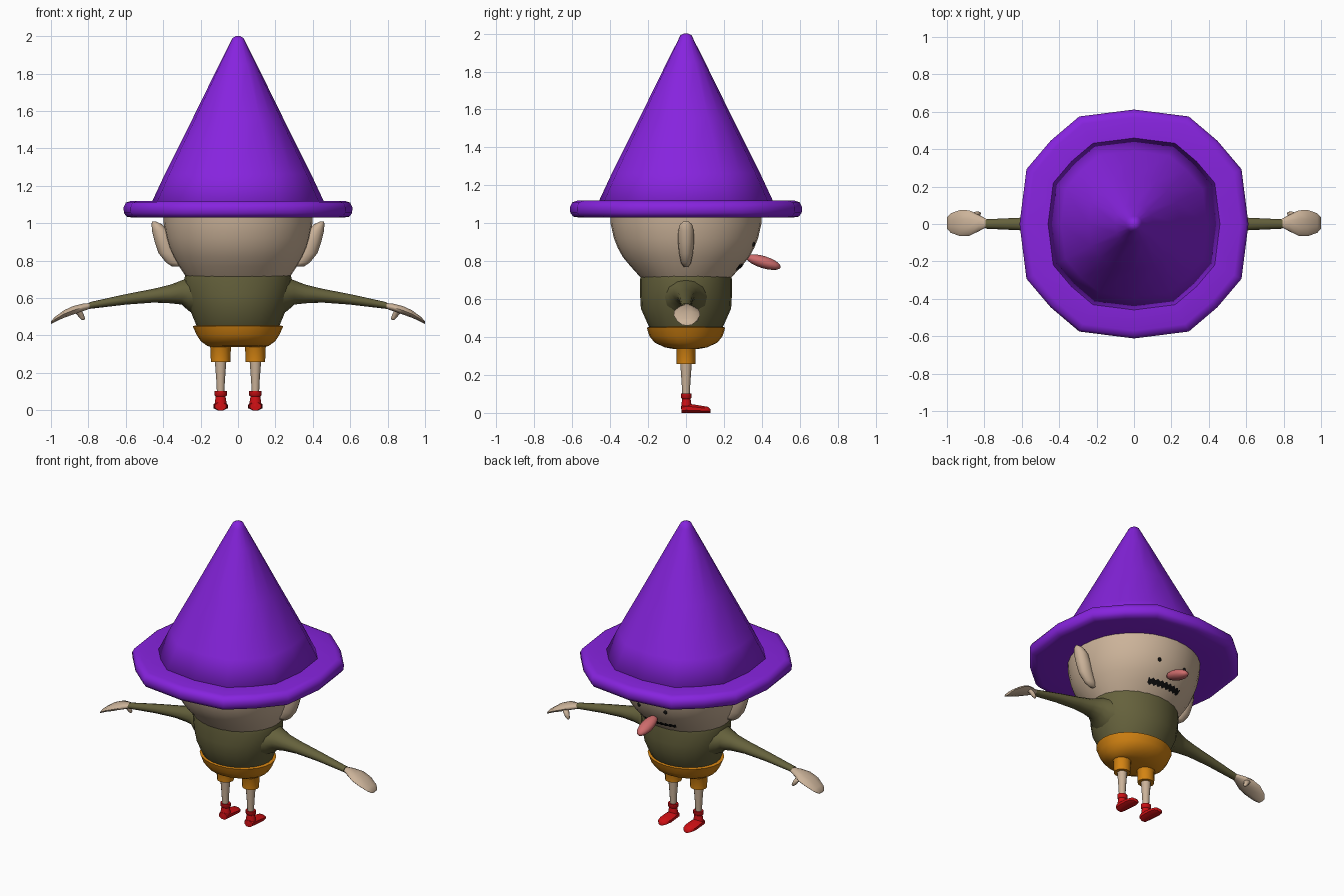
import bpy, bmesh, math
from mathutils import Vector, Matrix

if "Cube" in bpy.data.objects:
    bpy.data.objects.remove(bpy.data.objects["Cube"])


def material(name, r, g, b):
    m = bpy.data.materials.new(name)
    m.diffuse_color = (r, g, b, 1)
    m.use_nodes = True
    m.node_tree.nodes["Principled BSDF"].inputs["Base Color"].default_value = m.diffuse_color
    return m


PURPLE = material("purple", 0.24, 0.017, 0.73)
SKIN = material("skin", 0.60, 0.45, 0.32)
OLIVE = material("olive", 0.13, 0.12, 0.045)
ORANGE = material("orange", 0.66, 0.23, 0.006)
RED = material("red", 0.62, 0.005, 0.007)
PINK = material("pink", 0.62, 0.15, 0.15)
BLACK = material("black", 0.005, 0.005, 0.005)


def finish(name, bm, mat, angle):
    bmesh.ops.recalc_face_normals(bm, faces=bm.faces)
    me = bpy.data.meshes.new(name)
    bm.to_mesh(me)
    bm.free()
    me.materials.append(mat)
    me.polygons.foreach_set("use_smooth", [True] * len(me.polygons))
    me.set_sharp_from_angle(angle=math.radians(angle))
    ob = bpy.data.objects.new(name, me)
    bpy.context.collection.objects.link(ob)
    return ob


def loft(name, rings, mat, angle=50):
    """Skin a list of point rings and cap both ends."""
    bm = bmesh.new()
    loops = [[bm.verts.new(p) for p in ring] for ring in rings]
    n = len(loops[0])
    for a, b in zip(loops, loops[1:]):
        for i in range(n):
            j = (i + 1) % n
            bm.faces.new((a[i], a[j], b[j], b[i]))
    bm.faces.new(loops[0])
    bm.faces.new(loops[-1])
    return finish(name, bm, mat, angle)


def ring(centre, a, b, axis="z", n=16, turn=0.0):
    """Ellipse of points across the given axis."""
    out = []
    for i in range(n):
        t = 2 * math.pi * (i + turn) / n
        u, v = a * math.cos(t), b * math.sin(t)
        off = {"z": (u, v, 0), "x": (0, u, v), "y": (u, 0, v)}[axis]
        out.append(Vector(centre) + Vector(off))
    return out


def ellipsoid(name, centre, radii, mat, tilt=0.0, segs=16):
    bm = bmesh.new()
    bmesh.ops.create_uvsphere(bm, u_segments=segs, v_segments=segs // 2 + 2, radius=1)
    bm.transform(Matrix.Translation(centre) @ Matrix.Rotation(tilt, 4, "X")
                 @ Matrix.Diagonal((*radii, 1)))
    return finish(name, bm, mat, 60)


# Hat outline: a slightly squared round with unevenly spaced corners
CORNERS = [(q * 90 + a, r) for q in range(4)
           for a, r in ((0, 0.61), (27, 0.643), (45, 0.628), (63, 0.643))]


def hat_ring(r, z):
    k = r / 0.61
    return [(k * s * math.cos(math.radians(a)), k * s * math.sin(math.radians(a)), z)
            for a, s in CORNERS]


loft("hat_brim", [hat_ring(r, z) for r, z in (
    (0.36, 1.04), (0.56, 1.03), (0.595, 1.035), (0.61, 1.055), (0.612, 1.085),
    (0.60, 1.11), (0.57, 1.12), (0.42, 1.115))], PURPLE, 60)
loft("hat_cone", [hat_ring(r, z) for r, z in (
    (0.40, 1.06), (0.46, 1.115), (0.39, 1.265), (0.245, 1.555), (0.10, 1.85),
    (0.042, 1.965), (0.03, 1.99), (0.012, 2.0))], PURPLE, 180)

# Head: (z, half width, half depth)
HEAD = [(0.70, 0.265, 0.225), (0.72, 0.282, 0.245), (0.77, 0.315, 0.29),
        (0.82, 0.345, 0.332), (0.87, 0.368, 0.36), (0.92, 0.383, 0.38),
        (1.0, 0.398, 0.398), (1.07, 0.40, 0.40)]
loft("head", [ring((0, 0, z), a, b, n=32) for z, a, b in HEAD], SKIN)


def on_head(deg, z, lift):
    """Point on the head surface at an angle and height, pushed outward."""
    for (z0, a0, b0), (z1, a1, b1) in zip(HEAD, HEAD[1:]):
        if z0 <= z <= z1:
            f = (z - z0) / (z1 - z0)
            t = math.radians(deg)
            return Vector(((a0 + (a1 - a0) * f + lift) * math.cos(t),
                           (b0 + (b1 - b0) * f + lift) * math.sin(t), z))


# Wavy mouth strip hugging the face
bm = bmesh.new()
cols = []
for i in range(17):
    deg = 68 + 44 * i / 16
    w = 0.005 * (-1) ** i
    cols.append([bm.verts.new(on_head(deg, z, 0.004))
                 for z in (0.757 + w, 0.772, 0.785 + w)])
for a, b in zip(cols, cols[1:]):
    for k in range(2):
        bm.faces.new((a[k], b[k], b[k + 1], a[k + 1]))
finish("mouth", bm, BLACK, 60)

# Nose, long and drooping forward
ellipsoid("nose", (0, 0.408, 0.795), (0.042, 0.095, 0.032), PINK, math.radians(-17))

# Torso: (z, half width, half depth)
loft("torso", [ring((0, 0, z), a, b, n=24) for z, a, b in (
    (0.44, 0.215, 0.185), (0.46, 0.225, 0.198), (0.55, 0.262, 0.238),
    (0.62, 0.28, 0.242), (0.70, 0.288, 0.242), (0.722, 0.282, 0.24))], OLIVE)

# Shorts
loft("shorts", [ring((0, 0, z), a, b, n=24) for z, a, b in (
    (0.338, 0.145, 0.07), (0.345, 0.165, 0.11), (0.37, 0.20, 0.165),
    (0.405, 0.222, 0.193), (0.45, 0.242, 0.207), (0.456, 0.215, 0.185))], ORANGE)

for s, side in ((1, "right"), (-1, "left")):
    # Eye
    ellipsoid("eye_" + side, on_head(90 - s * 15, 0.89, 0.0),
              (0.012, 0.008, 0.014), BLACK, segs=10)

    # Ear
    loft("ear_" + side, [ring((s * x, 0, z), a, b, n=12) for z, x, a, b in (
        (0.77, 0.325, 0.03, 0.012), (0.79, 0.345, 0.04, 0.026),
        (0.84, 0.375, 0.05, 0.036), (0.90, 0.395, 0.05, 0.042),
        (0.96, 0.415, 0.045, 0.042), (0.995, 0.435, 0.027, 0.032),
        (1.01, 0.45, 0.01, 0.012))], SKIN, 70)

    # Sleeve
    loft("sleeve_" + side, [ring((s * x, 0, z), b, c, "x", 12) for x, z, b, c in (
        (0.20, 0.605, 0.14, 0.11), (0.265, 0.62, 0.10, 0.088),
        (0.30, 0.63, 0.078, 0.065), (0.36, 0.622, 0.058, 0.05),
        (0.45, 0.613, 0.046, 0.037), (0.60, 0.593, 0.034, 0.028),
        (0.795, 0.56, 0.025, 0.018))], OLIVE)

    # Hand and thumb
    loft("hand_" + side, [ring((s * x, 0.005, z), b, c, "x", 10) for x, z, b, c in (
        (0.785, 0.56, 0.02, 0.015), (0.83, 0.55, 0.044, 0.021),
        (0.88, 0.535, 0.068, 0.024), (0.93, 0.515, 0.07, 0.021),
        (0.98, 0.485, 0.052, 0.014), (1.0, 0.468, 0.03, 0.007))], SKIN, 60)
    loft("thumb_" + side, [ring((s * x, y, z), a, b, n=8) for x, y, z, a, b in (
        (0.865, 0.035, 0.54, 0.025, 0.02), (0.845, 0.05, 0.515, 0.019, 0.016),
        (0.832, 0.055, 0.492, 0.014, 0.012), (0.828, 0.055, 0.483, 0.006, 0.006))], SKIN, 70)

    # Trouser cuff
    cx = s * 0.093
    loft("trouser_leg_" + side, [ring((cx, 0, z), a, b, n=12) for z, a, b in (
        (0.258, 0.052, 0.049), (0.335, 0.055, 0.051), (0.345, 0.06, 0.056),
        (0.37, 0.06, 0.056))], ORANGE)

    # Leg
    loft("leg_" + side, [ring((cx, 0, z), r, r, n=12) for z, r in (
        (0.08, 0.019), (0.16, 0.023), (0.28, 0.032))], SKIN)

    # Shoe: ankle and foot
    loft("shoe_ankle_" + side, [ring((cx, 0.002, z), r, r * 0.85, n=12) for z, r in (
        (0.02, 0.034), (0.05, 0.03), (0.074, 0.026), (0.08, 0.033),
        (0.102, 0.033))], RED)
    loft("shoe_foot_" + side, [ring((cx, y, h), w, h * 1.08, "y", 8, 0.5)
                               for y, w, h in (
        (-0.024, 0.032, 0.021), (0.0, 0.038, 0.024), (0.03, 0.04, 0.023),
        (0.08, 0.042, 0.019), (0.115, 0.034, 0.016), (0.13, 0.018, 0.010))], RED)
